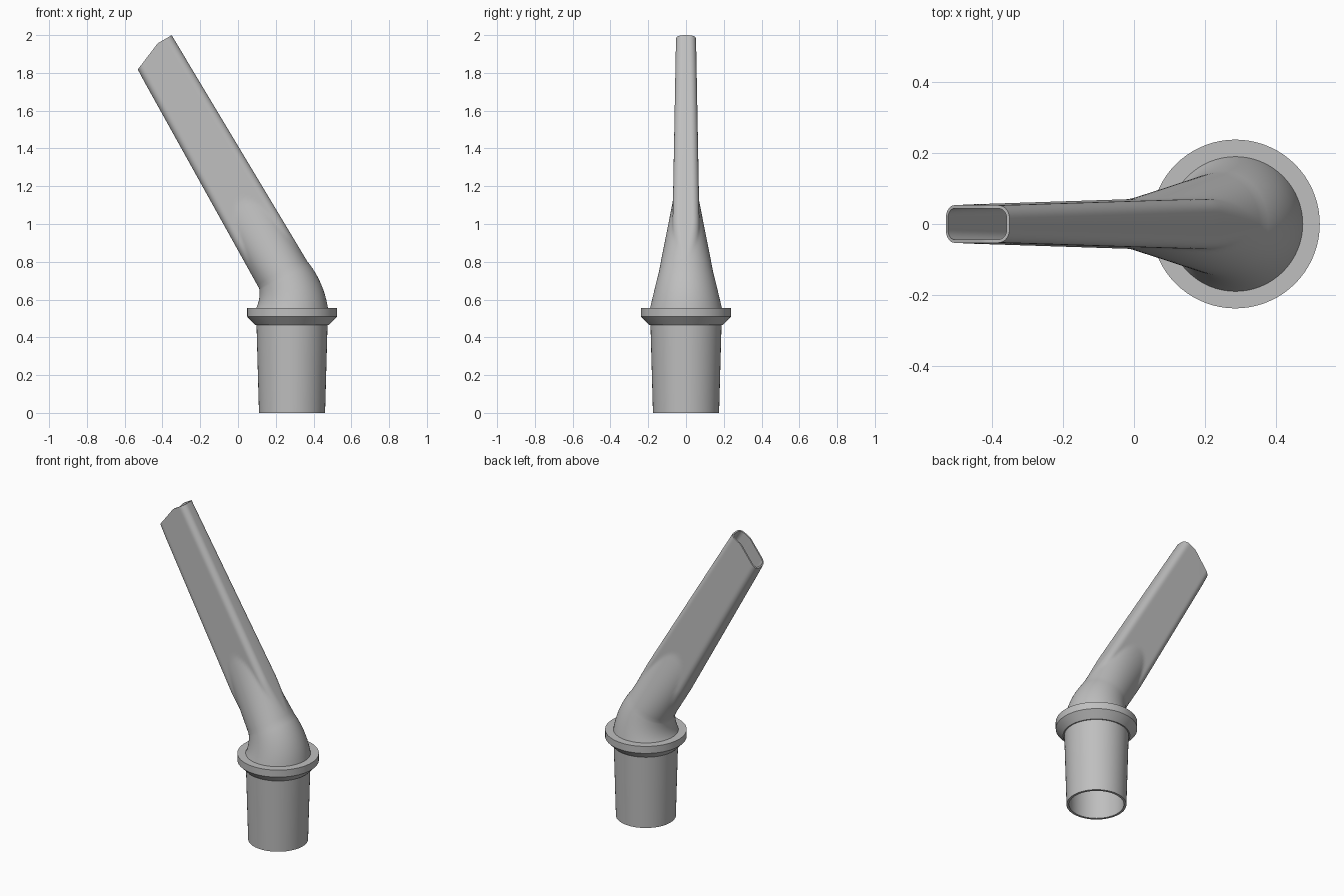
import bpy, bmesh, math
from mathutils import Vector

cube = bpy.data.objects.get("Cube")
if cube:
    bpy.data.objects.remove(cube, do_unlink=True)

grey = bpy.data.materials.new("grey_plastic")
grey.use_nodes = True
colour = (0.52, 0.52, 0.52, 1)
grey.diffuse_color = colour
grey.node_tree.nodes["Principled BSDF"].inputs["Base Color"].default_value = colour

AXIS_X = 0.286      # centre of the sleeve
COLLAR_Z = 0.555    # top of the collar
BEND = 0.353        # bend radius of the elbow
TILT = math.radians(30)
LENGTH = 1.393      # blade length beyond the elbow
HALF = 32           # segments along each half of a section


def lerp(a, b, t):
    return a + (b - a) * min(max(t, 0), 1)


def loft(name, rings):
    """Join a list of rings into a closed tube whose last ring meets the first."""
    bm = bmesh.new()
    loops = [[bm.verts.new(p) for p in ring] for ring in rings]
    for i, a in enumerate(loops):
        b = loops[(i + 1) % len(loops)]
        for j in range(len(a)):
            k = (j + 1) % len(a)
            bm.faces.new((a[j], a[k], b[k], b[j]))
    bmesh.ops.remove_doubles(bm, verts=bm.verts, dist=0.00005)
    bmesh.ops.recalc_face_normals(bm, faces=bm.faces)
    mesh = bpy.data.meshes.new(name)
    bm.to_mesh(mesh)
    bm.free()
    mesh.materials.append(grey)
    obj = bpy.data.objects.new(name, mesh)
    bpy.context.collection.objects.link(obj)
    bpy.ops.object.select_all(action='DESELECT')
    obj.select_set(True)
    bpy.context.view_layer.objects.active = obj
    bpy.ops.object.shade_smooth_by_angle(angle=math.radians(28))
    return obj


def circle(r, z, n=72):
    return [(AXIS_X + r * math.cos(i * math.tau / n), r * math.sin(i * math.tau / n), z)
            for i in range(n)]


def section(a, height, place):
    """Closed section: height(u) above and below the middle, placed in space."""
    us = [a * math.cos(math.pi * i / HALF) for i in range(HALF + 1)]
    upper = [place(u, height(u)) for u in us]
    lower = [place(u, -height(u)) for u in reversed(us)]
    return upper + lower


def ellipse(u, a, b):
    return b * math.sqrt(max(0, 1 - (u / a) ** 2))


def elbow_ring(t, inner):
    r = lerp(0.19, 0.146, t) - (lerp(0.015, 0.009, t) if inner else 0)
    ang = TILT * t

    def place(u, y):
        d = BEND + u
        return Vector((AXIS_X - BEND + d * math.cos(ang), y, COLLAR_Z + d * math.sin(ang)))
    return section(r, lambda u: ellipse(u, r, r), place)


def blade_ring(s, inner, tip=False):
    wall = 0.009 if inner else 0
    a = lerp(0.146, 0.123, s / LENGTH) - wall
    slot = 0.0753 - 0.016 * s - wall
    corner = lerp(slot, 0.037 - wall, s / 0.25)
    flare = max(0.01, 0.146 - 0.172 * s - wall)

    # The flared cone and the flat slot merge by taking the larger of the two
    def height(u):
        d = min(corner, max(0, abs(u) - (a - corner)))
        flat = slot - corner + math.sqrt(corner ** 2 - d ** 2)
        return max(flat, ellipse(u, a, flare))

    # The tip is square on one side and cut back on the other
    def place(u, y):
        along = s - lerp(0, 0.067, (0.038 - u) / 0.16) if tip else s
        d = BEND + u
        return Vector((AXIS_X - BEND + d * math.cos(TILT) - along * math.sin(TILT), y,
                       COLLAR_Z + d * math.sin(TILT) + along * math.cos(TILT)))
    return section(a, height, place)


def nozzle_skin(inner):
    rings = [elbow_ring(i / 12, inner) for i in range(13)]
    rings += [blade_ring(0.022 * i, inner) for i in range(1, 25)]
    rings += [blade_ring(s, inner) for s in (0.75, 1.0, 1.25)]
    return rings + [blade_ring(LENGTH, inner, tip=True)]


# Hollow tapered sleeve with its collar
profile = [(0.16, 0), (0.175, 0), (0.188, 0.465), (0.195, 0.465),
           (0.238, 0.51), (0.238, COLLAR_Z), (0.175, COLLAR_Z)]
loft("sleeve_and_collar", [circle(r, z) for r, z in profile])

# Hollow elbow running into the flat blade
loft("elbow_and_blade", nozzle_skin(False) + nozzle_skin(True)[::-1])
